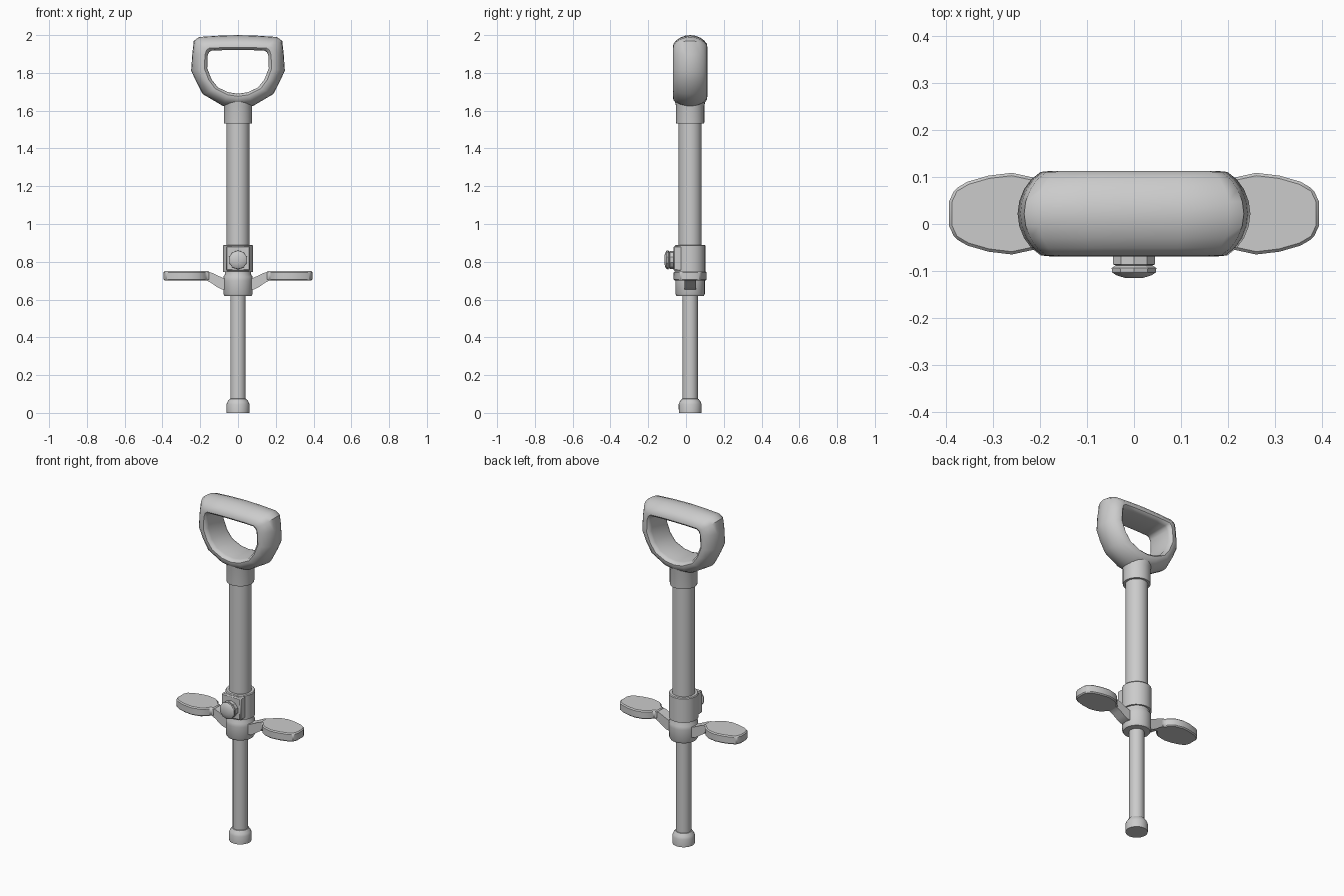
import bpy, bmesh, math
from mathutils import Matrix

if "Cube" in bpy.data.objects:
    bpy.data.objects.remove(bpy.data.objects["Cube"])

YC = 0.022  # shaft axis sits slightly behind the knob


def make(name, verts, faces, angle=35):
    mesh = bpy.data.meshes.new(name)
    bm = bmesh.new()
    vs = [bm.verts.new(v) for v in verts]
    for f in faces:
        bm.faces.new([vs[i] for i in f])
    bmesh.ops.recalc_face_normals(bm, faces=bm.faces)
    bm.to_mesh(mesh)
    bm.free()
    ob = bpy.data.objects.new(name, mesh)
    bpy.context.collection.objects.link(ob)
    if angle:
        bpy.ops.object.select_all(action='DESELECT')
        ob.select_set(True)
        bpy.context.view_layer.objects.active = ob
        bpy.ops.object.shade_smooth_by_angle(angle=math.radians(angle))
    return ob


def loft(name, rings, closed=False, angle=35):
    n, m = len(rings[0]), len(rings)
    verts = [p for r in rings for p in r]
    faces = [(i * n + j, i * n + (j + 1) % n,
              (i + 1) % m * n + (j + 1) % n, (i + 1) % m * n + j)
             for i in range(m if closed else m - 1) for j in range(n)]
    if not closed:
        faces += [tuple(range(n)), tuple(range((m - 1) * n, m * n))]
    return make(name, verts, faces, angle)


def lathe(name, profile, seg=24, angle=35):
    rings = [[(r * math.cos(2 * math.pi * k / seg),
               YC + r * math.sin(2 * math.pi * k / seg), z)
              for k in range(seg)] for r, z in profile]
    return loft(name, rings, angle=angle)


def bevel(ob, width, segments=1):
    b = ob.modifiers.new("bevel", 'BEVEL')
    b.width, b.segments, b.limit_method = width, segments, 'ANGLE'


# Shaft parts
lathe("rubber_foot", [(.06, 0), (.061, .045), (.056, .058), (.045, .074), (.038, .076)])
lathe("lower_rod", [(.041, .05), (.041, .68)])
lathe("lower_collar", [(.05, .618), (.072, .62), (.078, .63), (.078, .70), (.078, .72),
                       (.07, .732), (.07, .75)])
lathe("upper_tube", [(.061, .72), (.061, 1.58)])
lathe("clamp_ring", [(.06, .745), (.08, .745), (.08, .885), (.076, .89), (.06, .89)])
lathe("handle_socket", [(.06, 1.532), (.074, 1.532), (.075, 1.54), (.075, 1.625),
                        (.082, 1.655), (.082, 1.675), (.06, 1.688)])

# Flat block on the clamp front
x, y0, y1, z0, z1 = .063, -.066, .0, .752, .884
block = loft("clamp_block", [[(-x, y, z0), (x, y, z0), (x, y, z1), (-x, y, z1)]
                             for y in (y1, y0)])
bevel(block, .006)

# Locking knob, turned about the y axis
SEG = 10
loft("locking_knob", [[(r * math.cos(2 * math.pi * (k + .5) / SEG), y,
                        .81 + r * math.sin(2 * math.pi * (k + .5) / SEG))
                       for k in range(SEG)]
                      for r, y in [(.047, -.05), (.047, -.086), (.041, -.088),
                                   (.050, -.094), (.049, -.103), (.04, -.109), (.02, -.115)]],
     angle=20)

# Foot pedals and their curved arms, mirrored left and right
half = [(.15, .03), (.168, .036), (.185, .058), (.21, .076), (.26, .087),
        (.31, .081), (.355, .068), (.382, .052), (.394, .026)]
outline = half + [(px, -py) for px, py in reversed(half)]
arm_front = [(.05, .712), (.08, .715), (.11, .728), (.135, .741), (.165, .747), (.19, .747),
             (.19, .703), (.165, .701), (.14, .687), (.115, .669), (.09, .655), (.05, .65)]
for side, s in (("left", -1), ("right", 1)):
    ped = loft(side + "_pedal", [[(s * px, YC + py, z) for px, py in outline]
                                 for z in (.70, .75)], angle=30)
    bevel(ped, .006)
    loft(side + "_pedal_arm", [[(s * px, YC + dy, z) for px, z in arm_front]
                               for dy in (-.03, .03)])

# D handle: (inner x, inner z, outer x, outer z) from bottom centre to top centre
right = [(.05, 1.697, .08, 1.625), (.105, 1.722, .187, 1.688), (.14, 1.765, .222, 1.755),
         (.163, 1.825, .248, 1.812), (.16, 1.895, .242, 1.90), (.152, 1.91, .234, 1.97),
         (.14, 1.918, .205, 1.99), (.08, 1.92, .10, 1.997)]
stations = ([(0, 1.69, 0, 1.612)] + right + [(0, 1.92, 0, 2.0)]
            + [(-a, b, -c, d) for a, b, c, d in reversed(right)])
# Section: (share of the way from inner to outer, depth)
sec = [(0, .066), (.05, .082), (.18, .091), (.42, .089), (.66, .073), (.84, .052), (.96, .026)]
section = sec + [(1, 0)] + [(t, -d) for t, d in reversed(sec)]
loft("d_handle", [[(a + (c - a) * t, YC + d, b + (e - b) * t) for t, d in section]
                  for a, b, c, e in stations], closed=True, angle=40)
